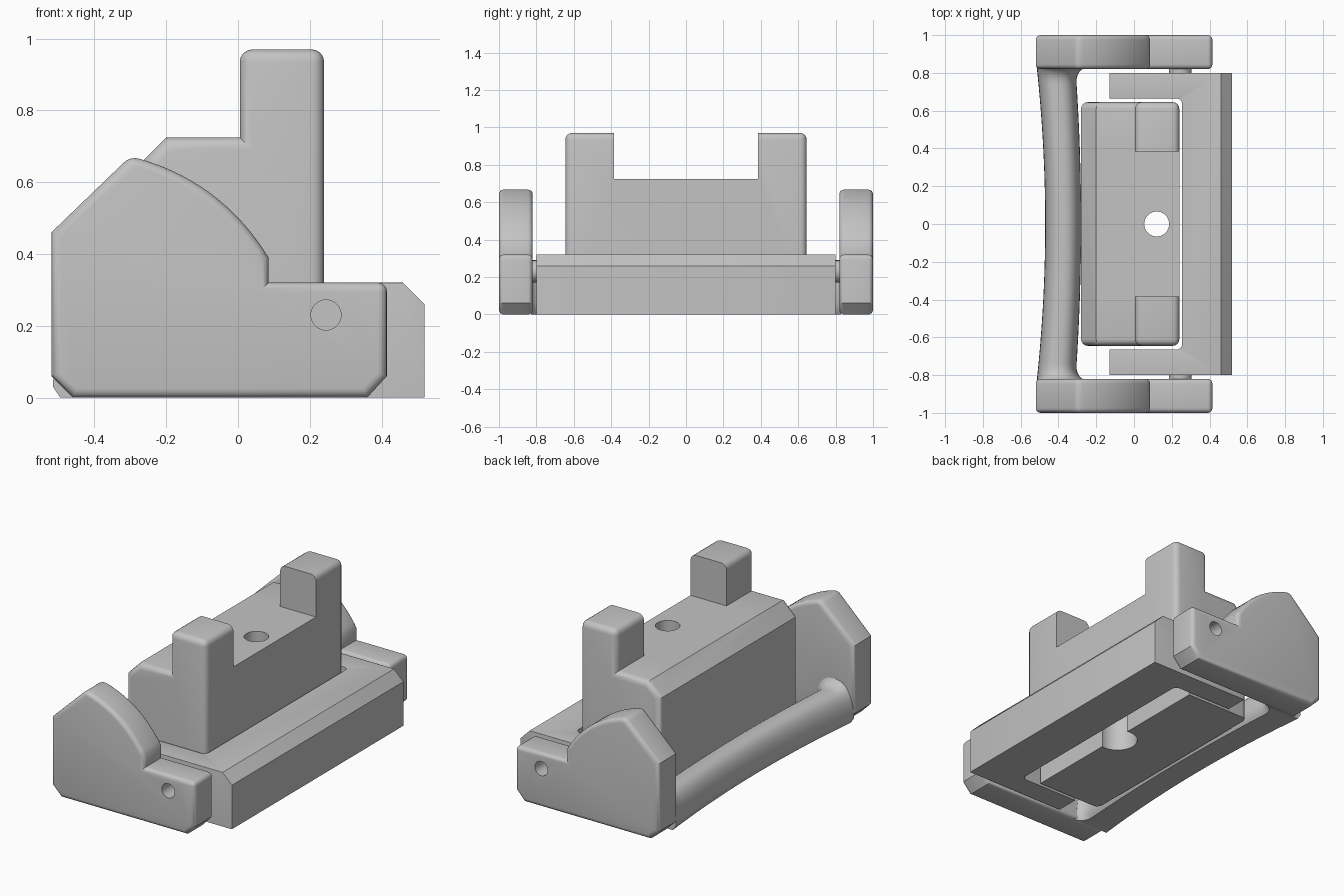
import bpy, bmesh, math
from mathutils import Vector, Matrix

if "Cube" in bpy.data.objects:
    bpy.data.objects.remove(bpy.data.objects["Cube"])

GREY = (0.55, 0.55, 0.55, 1)
grey = bpy.data.materials.new("plain grey")
grey.use_nodes = True
grey.diffuse_color = GREY
grey.node_tree.nodes["Principled BSDF"].inputs["Base Color"].default_value = GREY


def to_object(name, bm):
    bmesh.ops.recalc_face_normals(bm, faces=bm.faces)
    mesh = bpy.data.meshes.new(name)
    bm.to_mesh(mesh)
    bm.free()
    mesh.materials.append(grey)
    obj = bpy.data.objects.new(name, mesh)
    bpy.context.collection.objects.link(obj)
    return obj


def prism(points, axis, lo, hi):
    """Extrude a profile: an xz outline along y, or an xy outline along z."""
    def place(p, d):
        return (p[0], d, p[1]) if axis == "y" else (p[0], p[1], d)
    bm = bmesh.new()
    face = bm.faces.new([bm.verts.new(place(p, lo)) for p in points])
    new = bmesh.ops.extrude_face_region(bm, geom=[face])["geom"]
    shift = Vector(place((0, 0), hi - lo))
    bmesh.ops.translate(bm, vec=shift, verts=[g for g in new if isinstance(g, bmesh.types.BMVert)])
    bmesh.ops.recalc_face_normals(bm, faces=bm.faces)
    return bm


def bevel(bm, width, segments, rule=lambda mid: True):
    """Bevel the sharp convex edges whose midpoint passes the rule."""
    edges = [e for e in bm.edges
             if e.is_convex and e.calc_face_angle(0) > math.radians(50)
             and rule((e.verts[0].co + e.verts[1].co) / 2)]
    bmesh.ops.bevel(bm, geom=edges, offset=width, offset_type="OFFSET", segments=segments,
                    profile=0.5, affect="EDGES", clamp_overlap=True)


def box(x, y, z):
    return prism([(x[0], y[0]), (x[1], y[0]), (x[1], y[1]), (x[0], y[1])], "z", *z)


def cylinder(centre, radius, length, along_y=False):
    bm = bmesh.new()
    turn = Matrix.Rotation(math.pi / 2, 4, "X") if along_y else Matrix()
    bmesh.ops.create_cone(bm, cap_ends=True, segments=40, radius1=radius, radius2=radius,
                          depth=length, matrix=Matrix.Translation(centre) @ turn)
    return bm


def activate(obj):
    bpy.ops.object.select_all(action="DESELECT")
    obj.select_set(True)
    bpy.context.view_layer.objects.active = obj


def cut(obj, bm):
    cutter = to_object("cutter", bm)
    cutter.hide_render = True
    mod = obj.modifiers.new("cut", "BOOLEAN")
    mod.operation, mod.solver, mod.object = "DIFFERENCE", "EXACT", cutter
    activate(obj)
    bpy.ops.object.modifier_apply(modifier=mod.name)
    bpy.data.objects.remove(cutter)


def finish(obj):
    activate(obj)
    bpy.ops.object.shade_smooth_by_angle(angle=math.radians(35))


# Side plates of the swinging handle, with a curved cam edge
start, control, end = Vector((0.085, 0.39)), Vector((-0.05, 0.61)), Vector((-0.3, 0.672))
arc = []
for i in range(17):
    t = i / 16
    arc.append(tuple(start * (1 - t) ** 2 + control * 2 * t * (1 - t) + end * t * t))
outline = [(-0.52, 0.46), (-0.52, 0.06), (-0.46, 0), (0.36, 0), (0.415, 0.06),
           (0.415, 0.32), (0.085, 0.32)] + arc
for side, label in ((-1, "right"), (1, "left")):
    bm = prism(outline, "y", *sorted((side * 0.82, side)))
    bevel(bm, 0.025, 4)
    plate = to_object(label + "_side_plate", bm)
    cut(plate, cylinder((0.245, side * 0.96, 0.23), 0.042, 0.2, True))
    finish(plate)
    finish(to_object(label + "_pivot", cylinder((0.245, side * 0.81, 0.23), 0.06, 0.04, True)))

# Bowed grip bar, flaring where it meets the plates
bm = bmesh.new()
rings = []
STEPS, ARC = 48, 24
for i in range(STEPS + 1):
    s = math.sin((i / STEPS - 0.5) * math.pi)
    y = 0.83 * s
    flare = 0.07 * (1 - math.sqrt(max(0, 1 - (max(0, abs(y) - 0.75) / 0.08) ** 2)))
    back = -0.47 - 0.045 * s * s
    front = -0.28 - 0.03 * s * s + flare
    height = 0.2 + flare
    mid, half = (back + front) / 2, (front - back) / 2
    ring = [bm.verts.new((back + 0.02, y, 0)), bm.verts.new((front - 0.02, y, 0))]
    for k in range(ARC + 1):
        a = math.pi * k / ARC
        c, d = math.cos(a), max(0, math.sin(a))
        x = mid + half * math.copysign(abs(c) ** 0.8, c)
        ring.append(bm.verts.new((x, y, 0.03 + (height - 0.03) * d ** 0.8)))
    rings.append(ring)
for a, b in zip(rings, rings[1:]):
    for k in range(len(a)):
        n = (k + 1) % len(a)
        bm.faces.new((a[k], a[n], b[n], b[k]))
bm.faces.new(rings[0])
bm.faces.new(rings[-1])
finish(to_object("grip_bar", bm))

# U-shaped base frame with a chamfered rear top edge
fillet = [(0.225 + 0.03 * math.sin(a), 0.635 + 0.03 * math.cos(a))
          for a in (math.pi / 2 * k / 6 for k in range(7))]
half_u = [(0.52, 0.8), (-0.13, 0.8), (-0.13, 0.665)] + fillet
bm = prism(half_u + [(x, -y) for x, y in reversed(half_u)], "z", 0, 0.32)
long_edge = [e for e in bm.edges
             if all(v.co.x > 0.51 and v.co.z > 0.31 for v in e.verts)]
bmesh.ops.bevel(bm, geom=long_edge, offset=0.06, segments=1, affect="EDGES")
bevel(bm, 0.025, 4, lambda m: m.z > 0.01 and not (m.z > 0.3 and 0.24 < m.x < 0.27))
finish(to_object("base_frame", bm))

# Centre block: sloped front edge, two end posts, bolt hole and stepped underside
profile = [(-0.28, 0.0), (0.24, 0.0), (0.24, 0.97), (0.005, 0.97),
           (0.005, 0.725), (-0.2, 0.725), (-0.28, 0.645)]
bm = prism(profile, "y", -0.645, 0.645)
bevel(bm, 0.035, 4, lambda m: m.z > 0.01)
block = to_object("centre_block", bm)
cut(block, box((-0.5, 0.5), (-0.385, 0.385), (0.725, 1.2)))
cut(block, box((0.14, 0.5), (-0.8, 0.8), (-0.1, 0.14)))
cut(block, cylinder((0.12, 0, 0.1), 0.11, 0.6))
cut(block, cylinder((0.12, 0, 0.5), 0.066, 1.4))
finish(block)
